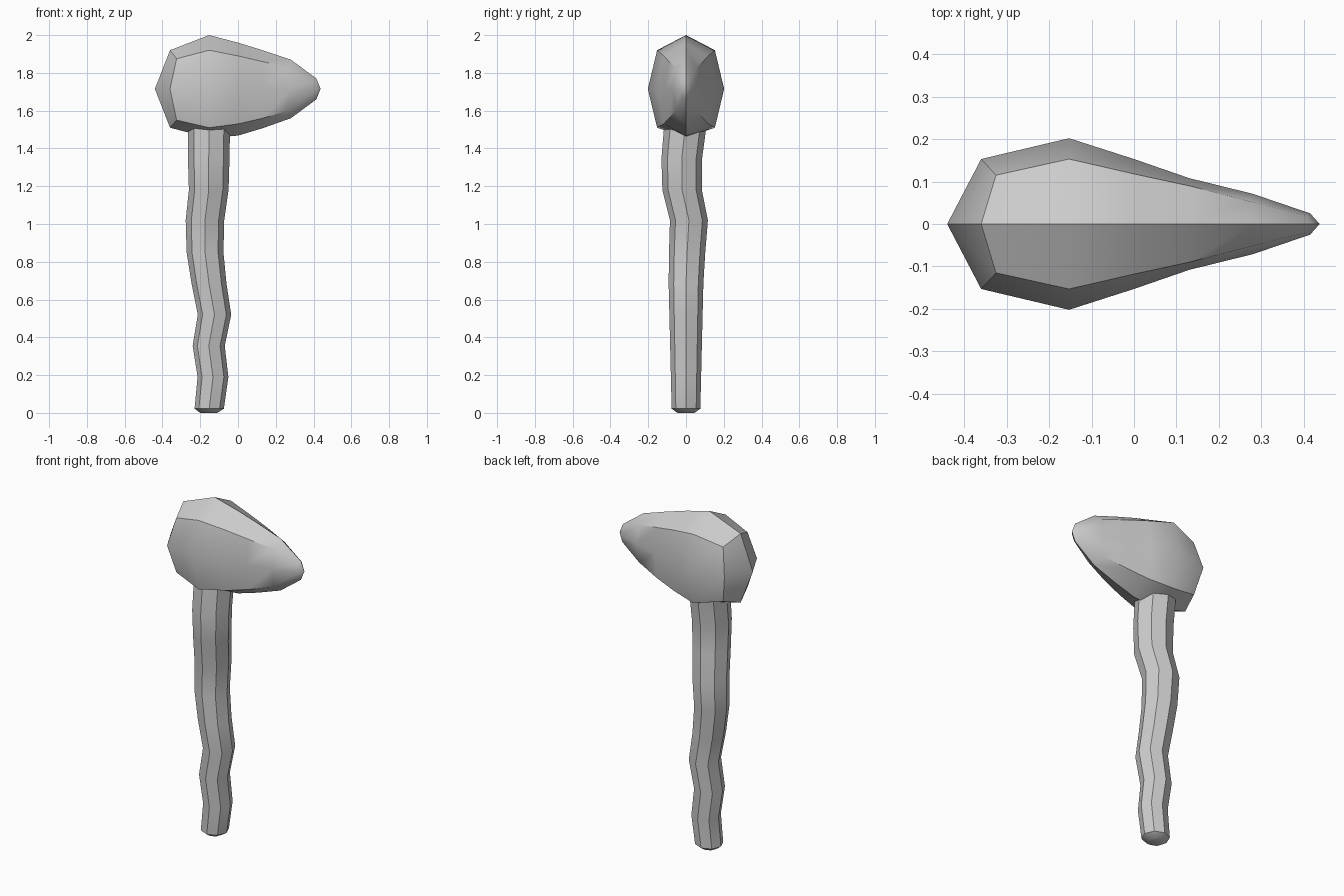
import bpy, bmesh
from math import cos, sin, pi

if "Cube" in bpy.data.objects:
    bpy.data.objects.remove(bpy.data.objects["Cube"])


def skin(name, rings, start, end):
    """Skin equal-sized rings of points, closing each end with a fan to a point."""
    bm = bmesh.new()
    loops = [[bm.verts.new(p) for p in ring] for ring in rings]
    n = len(loops[0])
    for a, b in zip(loops, loops[1:]):
        for i in range(n):
            j = (i + 1) % n
            bm.faces.new((a[i], a[j], b[j], b[i]))
    for loop, tip in ((loops[0], start), (loops[-1], end)):
        v = bm.verts.new(tip)
        for i in range(n):
            bm.faces.new((loop[i], loop[(i + 1) % n], v))
    bmesh.ops.recalc_face_normals(bm, faces=bm.faces)
    mesh = bpy.data.meshes.new(name)
    bm.to_mesh(mesh)
    bm.free()
    ob = bpy.data.objects.new(name, mesh)
    bpy.context.collection.objects.link(ob)
    bpy.ops.object.select_all(action='DESELECT')
    ob.select_set(True)
    bpy.context.view_layer.objects.active = ob
    bpy.ops.object.shade_smooth_by_angle(angle=0.7)
    return ob


# Stone head: octagonal sections along x
MID = 1.715
# x, x of diagonal points, half width, top z, bottom z, diagonal width, diagonal upper z, lower z
sections = [
    (-0.36, -0.325, 0.153, 1.92, 1.51, 0.115, 1.875, 1.55),
    (-0.153, -0.153, 0.202, 2.00, 1.455, 0.153, 1.92, 1.51),
    (0.0, 0.0, 0.153, 1.96, 1.468, 0.118, 1.89, 1.53),
    (0.13, 0.13, 0.108, 1.92, 1.507, 0.09, 1.86, 1.56),
    (0.28, 0.27, 0.071, 1.87, 1.56, 0.054, 1.825, 1.60),
    (0.415, 0.405, 0.025, 1.77, 1.66, 0.02, 1.757, 1.673),
]
head_rings = [
    [(x, 0, top), (xd, wd, zu), (x, w, MID), (xd, wd, zl),
     (x, 0, bot), (xd, -wd, zl), (x, -w, MID), (xd, -wd, zu)]
    for x, xd, w, top, bot, wd, zu, zl in sections]
skin("stone_head", head_rings, (-0.44, 0, MID), (0.437, 0, MID))

# Crooked wooden handle: z, left x, right x, front y, back y
path = [
    (0.0, -0.20, -0.11, -0.045, 0.045),
    (0.022, -0.23, -0.075, -0.076, 0.076),
    (0.19, -0.214, -0.051, -0.08, 0.08),
    (0.355, -0.24, -0.07, -0.084, 0.084),
    (0.52, -0.213, -0.036, -0.088, 0.088),
    (0.685, -0.246, -0.061, -0.092, 0.092),
    (0.85, -0.272, -0.077, -0.09, 0.102),
    (1.02, -0.277, -0.073, -0.085, 0.116),
    (1.18, -0.26, -0.05, -0.125, 0.084),
    (1.345, -0.265, -0.045, -0.13, 0.085),
    (1.53, -0.265, -0.042, -0.115, 0.11),
]
handle_rings = []
for z, x0, x1, y0, y1 in path:
    cx, rx, cy, ry = (x0 + x1) / 2, (x1 - x0) / 2, (y0 + y1) / 2, (y1 - y0) / 2
    handle_rings.append([(cx + rx * cos(i * pi / 4), cy + ry * sin(i * pi / 4), z)
                         for i in range(8)])
skin("handle", handle_rings, (-0.155, 0, 0.0), (-0.153, 0, 1.55))
